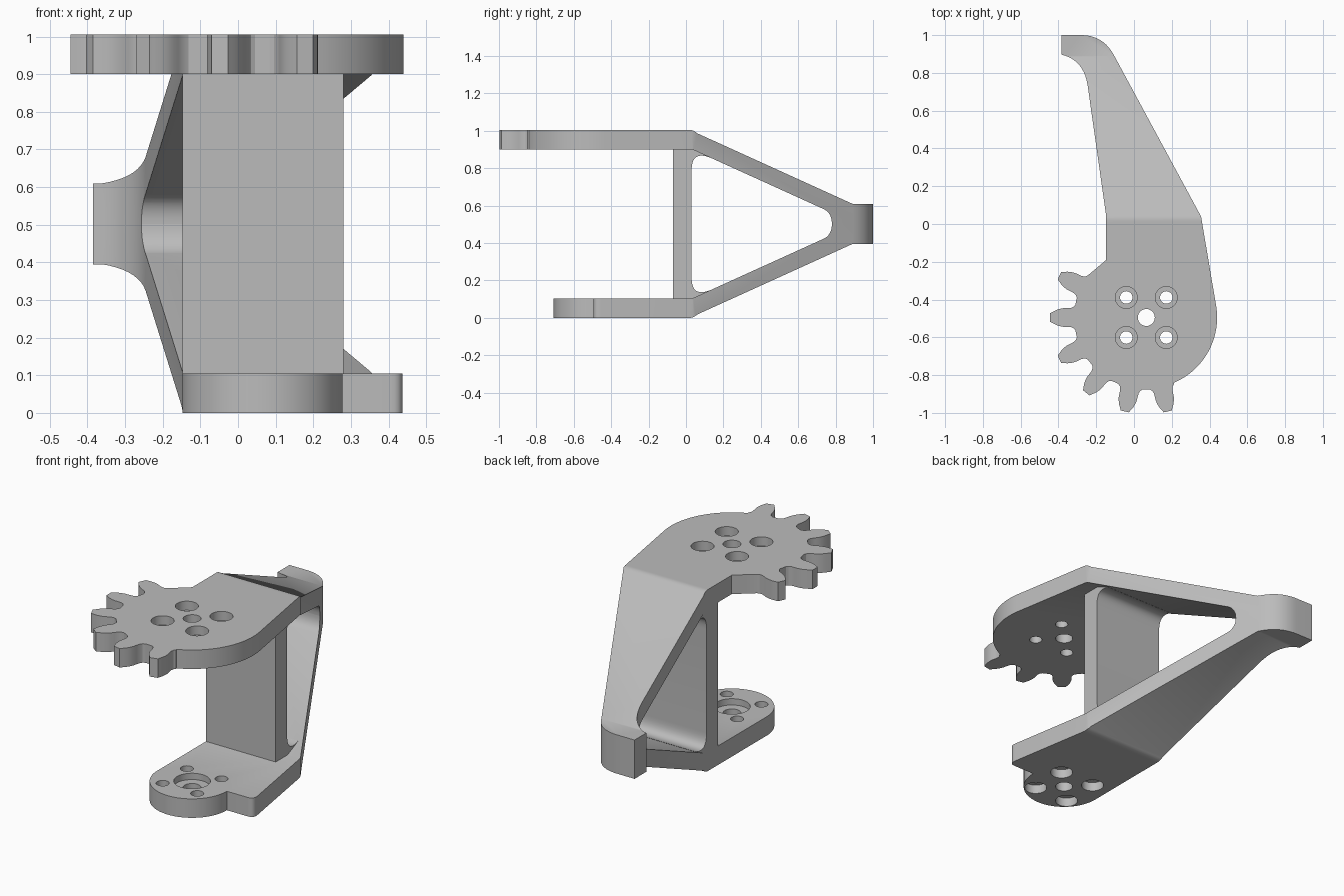
import bpy, bmesh
from math import sin, cos, pi, radians
from mathutils import Vector

cube = bpy.data.objects.get("Cube")
if cube:
    bpy.data.objects.remove(cube, do_unlink=True)

grey = bpy.data.materials.new("plain grey")
grey.use_nodes = True
colour = (0.5, 0.5, 0.5, 1)
grey.diffuse_color = colour
grey.node_tree.nodes["Principled BSDF"].inputs["Base Color"].default_value = colour

CX, CY = 0.065, -0.495      # hub centre
TOP = 1.005
MID = TOP / 2
PLATE = 0.105


def prism(name, outline, axis, lo, hi):
    """Extrude a 2D outline along x (outline in y, z) or z (outline in x, y)."""
    bm = bmesh.new()
    place = (lambda p: (lo, p[0], p[1])) if axis == "x" else (lambda p: (p[0], p[1], lo))
    face = bm.faces.new([bm.verts.new(place(p)) for p in outline])
    ext = bmesh.ops.extrude_face_region(bm, geom=[face])
    moved = [v for v in ext["geom"] if isinstance(v, bmesh.types.BMVert)]
    step = Vector((hi - lo, 0, 0)) if axis == "x" else Vector((0, 0, hi - lo))
    bmesh.ops.translate(bm, verts=moved, vec=step)
    bmesh.ops.recalc_face_normals(bm, faces=bm.faces)
    mesh = bpy.data.meshes.new(name)
    bm.to_mesh(mesh)
    bm.free()
    mesh.materials.append(grey)
    obj = bpy.data.objects.new(name, mesh)
    bpy.context.collection.objects.link(obj)
    return obj


def arc(cx, cy, r, a0, a1, n):
    angles = [radians(a0 + (a1 - a0) * i / n) for i in range(n + 1)]
    return [(cx + r * cos(a), cy + r * sin(a)) for a in angles]


def curve(a, b, c, n=10):
    """Quadratic curve from a to c, pulled towards b."""
    a, b, c = Vector(a), Vector(b), Vector(c)
    ts = [i / n for i in range(n + 1)]
    return [tuple(a * (1 - t) ** 2 + b * 2 * t * (1 - t) + c * t * t) for t in ts]


def boolean(obj, cutter, operation):
    mod = obj.modifiers.new(operation.lower(), "BOOLEAN")
    mod.operation = operation
    mod.solver = "EXACT"
    mod.object = cutter
    bpy.context.view_layer.objects.active = obj
    bpy.ops.object.modifier_apply(modifier=mod.name)
    bpy.data.objects.remove(cutter, do_unlink=True)


def bore(obj, x, y, r, lo, hi):
    boolean(obj, prism("bore_cutter", arc(x, y, r, 0, 352.5, 47), "z", lo, hi), "DIFFERENCE")


def flip(points):
    return [(y, TOP - z) for y, z in points]


# Shared plan of the tapering arm, anticlockwise from its wide right end
arm_plan = [(0.355, 0.04)]
arm_plan += curve((-0.108, 0.897), (-0.165, 1.0), (-0.28, 1.0))
arm_plan += [(-0.385, 1.0)]
arm_plan += curve((-0.385, 0.897), (-0.268, 0.87), (-0.246, 0.738))
arm_plan += [(-0.147, 0.04)]

# Gear sector: half-width of one tooth at each radius
tooth = [(0.376, 0.066), (0.385, 0.056), (0.4, 0.05), (0.42, 0.049), (0.44, 0.049),
         (0.46, 0.045), (0.48, 0.038), (0.498, 0.028), (0.51, 0.022)]
gear = []
for k in range(6):
    a = pi + (k - 1) * 2 * pi / 14
    flanks = [(r, -w) for r, w in tooth] + [(r, w) for r, w in reversed(tooth)]
    gear += [(CX + r * cos(a) - w * sin(a), CY + r * sin(a) + w * cos(a)) for r, w in flanks]
upper_plan = arm_plan + [(-0.147, -0.19), (-0.2, -0.235)] + gear
upper_plan += arc(CX, CY, 0.375, -67, 9, 24)

# Round horn plate with a square shoulder on one side
lower_plan = arm_plan + arc(CX, CY, 0.213, 180, 360, 36)
lower_plan += curve((0.405, CY), (0.442, CY), (0.437, CY + 0.04), 6)

# Side profile of the upper half: plate, bend, sloping arm and tip
half_side = [(-1.1, TOP), (0.01, TOP)]
half_side += curve((0.02, TOP), (0.04, TOP), (0.06, 0.987), 4)
half_side += [(0.89, 0.61), (1.1, 0.61), (1.1, MID)]
half_side += curve((0.78, MID), (0.78, 0.558), (0.74, 0.58), 8)
half_side += [(0.035, TOP - PLATE), (-1.1, TOP - PLATE)]

upper_bracket = prism("upper_gear_bracket", half_side, "x", -0.7, 0.7)
boolean(upper_bracket, prism("upper_plan_cutter", upper_plan, "z", -0.2, 1.2), "INTERSECT")
lower_bracket = prism("lower_horn_bracket", flip(half_side), "x", -0.7, 0.7)
boolean(lower_bracket, prism("lower_plan_cutter", lower_plan, "z", -0.2, 1.2), "INTERSECT")

# Upright web between the plates, with filleted ends
web_half = [(-0.07, TOP - PLATE), (0.03, 0.915), (0.115, 0.875)]
web_half += curve((0.125, 0.858), (0.03, 0.895), (0.03, 0.79), 10)
post = prism("upright_post", web_half + flip(web_half)[::-1], "x", -0.147, 0.28)

# Screw holes, countersunk on the outer faces, and the hub holes
for sx in (-1, 1):
    for sy in (-1, 1):
        x, y = CX + sx * 0.106, CY + sy * 0.106
        for plate, lo, hi in ((upper_bracket, TOP - 0.05, 1.2), (lower_bracket, -0.2, 0.05)):
            bore(plate, x, y, 0.033, -0.2, 1.2)
            bore(plate, x, y, 0.058, lo, hi)
for plate in (upper_bracket, lower_bracket):
    bore(plate, CX, CY, 0.045, -0.2, 1.2)
bore(lower_bracket, CX, CY, 0.092, PLATE - 0.035, 0.3)

for obj in (upper_bracket, lower_bracket, post):
    bpy.ops.object.select_all(action="DESELECT")
    obj.select_set(True)
    bpy.context.view_layer.objects.active = obj
    bpy.ops.object.shade_smooth_by_angle(angle=radians(25))
